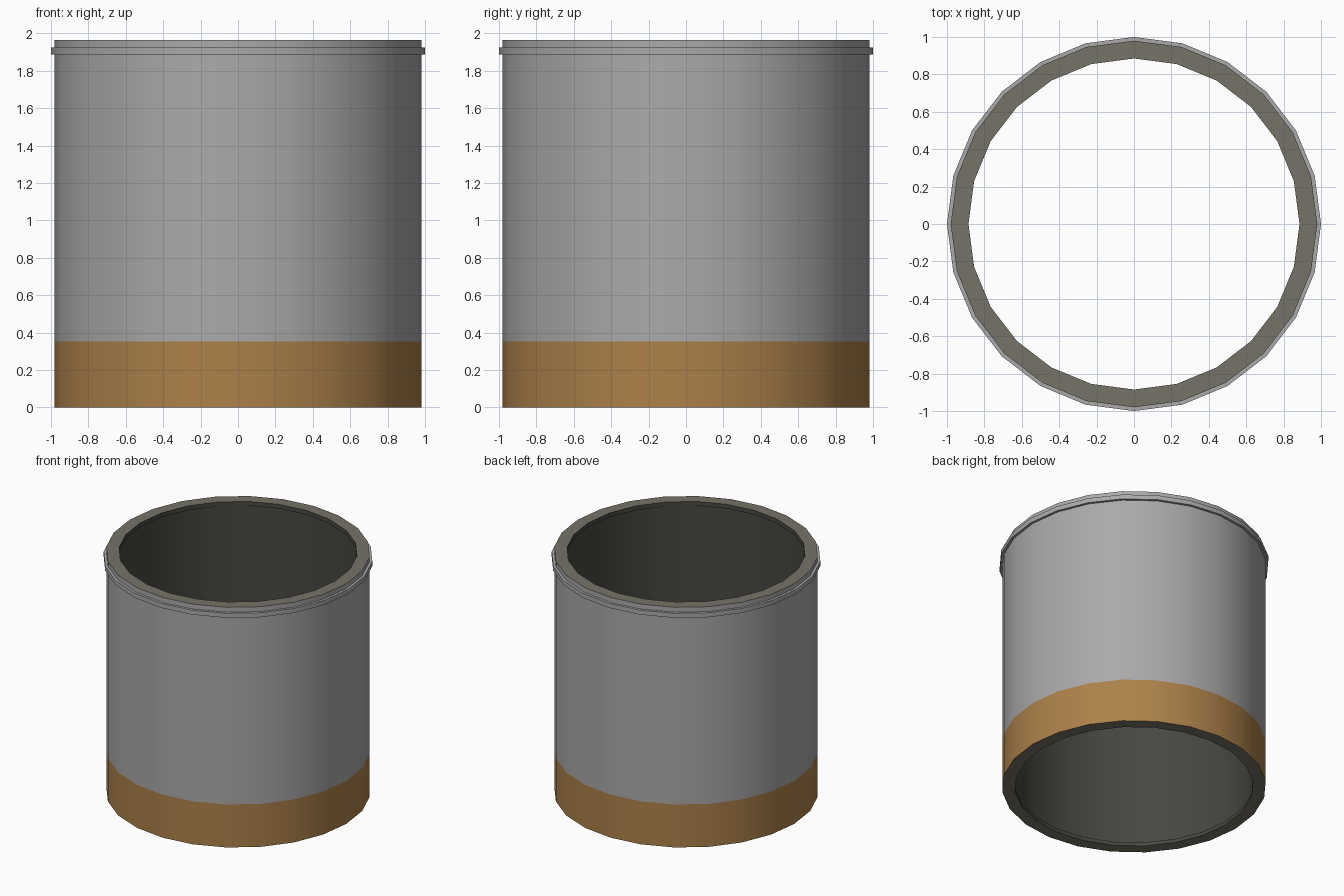
import bpy, bmesh, math

if "Cube" in bpy.data.objects:
    bpy.data.objects.remove(bpy.data.objects["Cube"])

SIDES = 24


def material(name, rgb):
    m = bpy.data.materials.new(name)
    m.diffuse_color = (*rgb, 1.0)
    m.use_nodes = True
    m.node_tree.nodes["Principled BSDF"].inputs["Base Color"].default_value = m.diffuse_color
    return m


grey = material("grey shell", (0.40, 0.40, 0.40))
orange = material("ochre band", (0.415, 0.22, 0.068))
olive = material("olive rim", (0.182, 0.175, 0.135))
dark = material("dark lining", (0.064, 0.064, 0.053))


def ring(name, profile, mats, indices):
    """Spin a closed (radius, z) profile; indices gives a material per profile edge."""
    bm = bmesh.new()
    loops = []
    for r, z in profile:
        loops.append([bm.verts.new((r * math.cos(2 * math.pi * i / SIDES),
                                    r * math.sin(2 * math.pi * i / SIDES), z))
                      for i in range(SIDES)])
    n = len(loops)
    for k in range(n):
        a, b = loops[k], loops[(k + 1) % n]
        for i in range(SIDES):
            j = (i + 1) % SIDES
            f = bm.faces.new((a[i], a[j], b[j], b[i]))
            f.material_index = indices[k]
    bmesh.ops.recalc_face_normals(bm, faces=bm.faces[:])
    me = bpy.data.meshes.new(name)
    bm.to_mesh(me)
    bm.free()
    for m in mats:
        me.materials.append(m)
    ob = bpy.data.objects.new(name, me)
    bpy.context.collection.objects.link(ob)
    bpy.ops.object.select_all(action='DESELECT')
    ob.select_set(True)
    bpy.context.view_layer.objects.active = ob
    bpy.ops.object.shade_smooth_by_angle(angle=math.radians(30))
    return ob


# Open pipe: ochre foot, grey shell, olive end rims, dark lining set back behind a top lip
ring("pipe",
     [(0.98, 0.0), (0.98, 0.352), (0.98, 1.965), (0.885, 1.965),
      (0.885, 1.93), (0.895, 1.93), (0.895, 0.03), (0.885, 0.03), (0.885, 0.0)],
     [grey, orange, olive, dark], [1, 0, 2, 3, 3, 3, 3, 3, 2])

# Thin raised collar just below the top rim
ring("collar",
     [(0.97, 1.888), (1.0, 1.888), (1.0, 1.925), (0.97, 1.925)],
     [grey], [0, 0, 0, 0])
